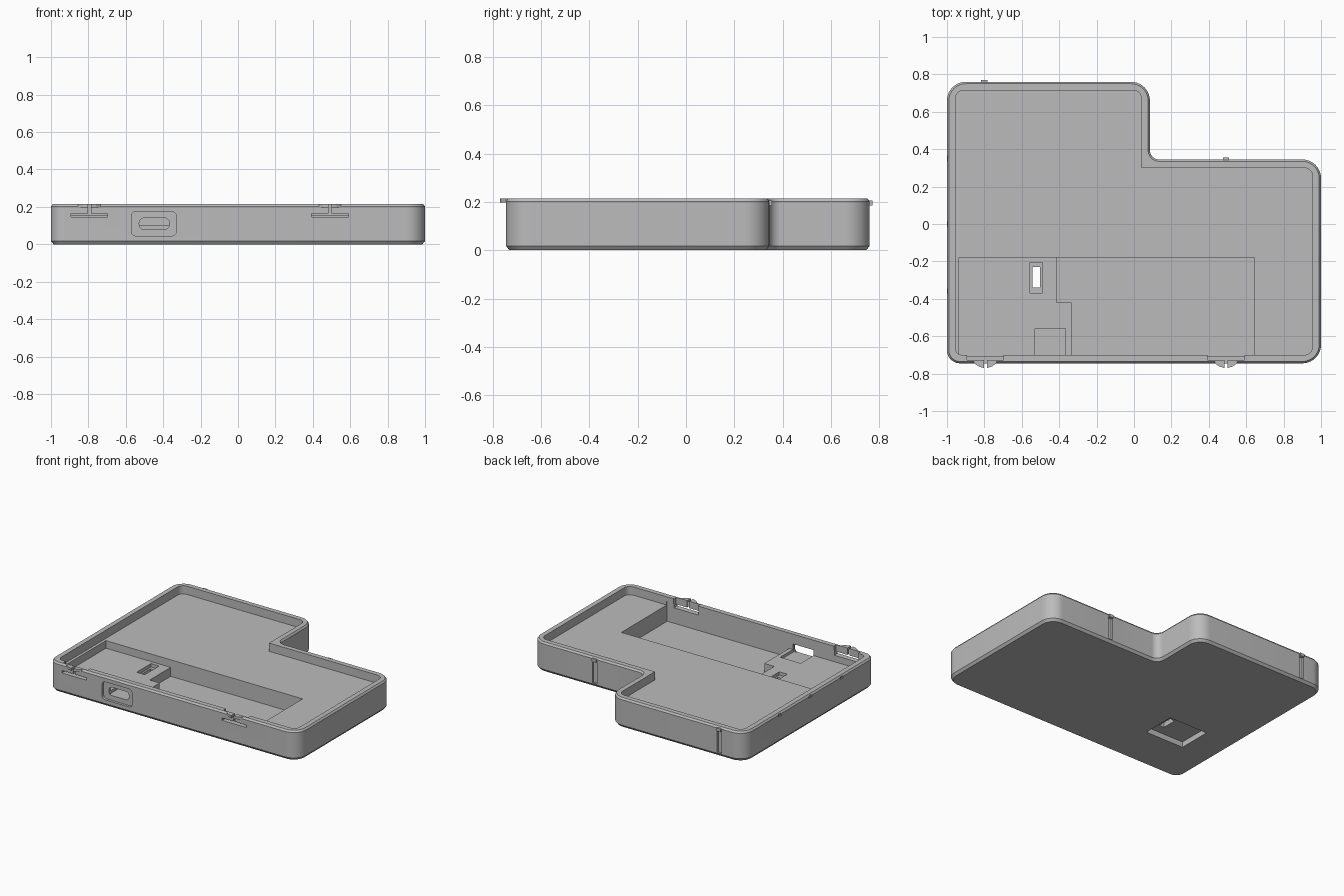
import bpy, bmesh, math
from mathutils import Vector

if "Cube" in bpy.data.objects:
    bpy.data.objects.remove(bpy.data.objects["Cube"])

grey = bpy.data.materials.new("plain grey")
grey.use_nodes = True
grey.diffuse_color = (0.5, 0.5, 0.5, 1)
grey.node_tree.nodes["Principled BSDF"].inputs["Base Color"].default_value = (0.5, 0.5, 0.5, 1)


def outline(corners, radii, inset=0.0, steps=10):
    """Counter-clockwise polygon, inset and with rounded corners."""
    points = []
    count = len(corners)
    for i, corner in enumerate(corners):
        here = Vector(corner)
        before = (here - Vector(corners[i - 1])).normalized()
        after = (Vector(corners[(i + 1) % count]) - here).normalized()
        convex = before.cross(after) > 0
        in_a, in_b = Vector((-before.y, before.x)), Vector((-after.y, after.x))
        here = here + (in_a + in_b) * inset
        radius = radii[i] - inset if convex else radii[i] + inset
        if radii[i] == 0 or radius <= 0:
            points.append(here)
            continue
        side = 1 if convex else -1
        centre = here + (in_a + in_b) * radius * side
        for k in range(steps + 1):
            t = k / steps * math.pi / 2
            points.append(centre - side * radius * (in_a * math.cos(t) + in_b * math.sin(t)))
    return points


def loft(name, rings):
    """Solid through a stack of matching rings of 3D points."""
    bm = bmesh.new()
    loops = [[bm.verts.new(p) for p in ring] for ring in rings]
    bm.faces.new(loops[0])
    bm.faces.new(loops[-1])
    for low, high in zip(loops, loops[1:]):
        for i in range(len(low)):
            j = (i + 1) % len(low)
            bm.faces.new((low[i], low[j], high[j], high[i]))
    bmesh.ops.recalc_face_normals(bm, faces=bm.faces)
    mesh = bpy.data.meshes.new(name)
    bm.to_mesh(mesh)
    bm.free()
    mesh.materials.append(grey)
    obj = bpy.data.objects.new(name, mesh)
    bpy.context.collection.objects.link(obj)
    return obj


def prism(name, points, z0, z1):
    return loft(name, [[(p[0], p[1], z) for p in points] for z in (z0, z1)])


def box(name, x, y, z):
    return prism(name, [(x[0], y[0]), (x[1], y[0]), (x[1], y[1]), (x[0], y[1])], *z)


def wall_prism(name, x, z, radius, y):
    """Rounded rectangle in the front plane, pushed along y."""
    shape = outline([(x[0], z[0]), (x[1], z[0]), (x[1], z[1]), (x[0], z[1])], [radius] * 4)
    return loft(name, [[(p.x, depth, p.y) for p in shape] for depth in y])


def boolean(target, tool, operation="DIFFERENCE"):
    tool.hide_render = True
    mod = target.modifiers.new("cut", "BOOLEAN")
    mod.operation = operation
    mod.solver = "EXACT"
    mod.object = tool
    bpy.context.view_layer.objects.active = target
    bpy.ops.object.modifier_apply(modifier=mod.name)
    bpy.data.objects.remove(tool)


TOP, FLOOR, PLATFORM, POCKET = 0.215, 0.155, 0.1, 0.035
plan = [(-1, -0.745), (1, -0.745), (1, 0.345), (0.085, 0.345), (0.085, 0.76), (-1, 0.76)]
radii = [0.07, 0.1, 0.1, 0.05, 0.1, 0.1]

# Outer tray body with chamfered foot and rim
levels = [(0, 0.014), (0.018, 0), (0.202, 0), (TOP, 0.01)]
body = loft("tray_body", [[(p.x, p.y, z) for p in outline(plan, radii, d)] for z, d in levels])

# Main cavity
inner_radii = [0.08, 0.09, 0.09, 0, 0.09, 0.09]
boolean(body, prism("cavity", outline(plan, inner_radii, 0.045), FLOOR, 0.3))

# Deep pocket leaving the stepped platform, then the lower space above the platform
boolean(body, prism("deep_pocket", [(-0.335, -0.706), (0.645, -0.706), (0.645, -0.18),
                                    (-0.415, -0.18), (-0.415, -0.42), (-0.335, -0.42)], POCKET, 0.18))
boolean(body, box("platform_space", (-0.935, -0.3), (-0.706, -0.18), (PLATFORM, 0.18)))

# Port: socket seat, outer recess and opening through the front wall
boolean(body, box("port_seat", (-0.53, -0.365), (-0.72, -0.56), (0.08, 0.14)))
boolean(body, wall_prism("port_recess", (-0.57, -0.33), (0.045, 0.175), 0.025, (-0.8, -0.727)))
boolean(body, wall_prism("port_opening", (-0.528, -0.367), (0.08, 0.14), 0.025, (-0.8, -0.65)))

# Switch slot through the platform, with a shallow recess underneath
boolean(body, box("slot_recess", (-0.555, -0.49), (-0.37, -0.205), (0.075, 0.15)))
boolean(body, box("slot_hole", (-0.542, -0.502), (-0.34, -0.23), (-0.1, 0.15)))
boolean(body, box("underside_recess", (-0.76, -0.45), (-0.41, -0.165), (-0.1, 0.04)))

# Front clips: thinned wall, slit, central gap and a pair of hooks
for side, cx in (("left", 0.492), ("right", -0.795)):
    boolean(body, box("clip_relief", (cx - 0.098, cx + 0.098), (-0.728, -0.68), (0.147, 0.3)))
    boolean(body, box("clip_slit", (cx - 0.098, cx + 0.098), (-0.8, -0.69), (0.147, 0.165)))
    boolean(body, box("clip_gap", (cx - 0.008, cx + 0.008), (-0.8, -0.69), (0.16, 0.3)))
    for s in (-1, 1):
        hook = [(0.008, -0.728), (0.06, -0.728), (0.06, -0.745), (0.035, -0.762), (0.008, -0.77)]
        prism(f"{side}_clip_hook_{'inner' if s * cx < 0 else 'outer'}",
              [(cx + s * x, y) for x, y in hook], 0.197, TOP)

# Back wall grooves with small catches at the top
for side, cx, y in (("left", 0.492, 0.345), ("right", -0.8, 0.76)):
    boolean(body, box("groove", (cx - 0.017, cx + 0.017), (y - 0.012, y + 0.05), (0.025, 0.19)))
    box(f"{side}_back_catch", (cx - 0.017, cx + 0.017), (y - 0.012, y + 0.011), (0.185, 0.206))

# Small rim notches along the straight side
for y in (-0.36, 0, 0.35):
    boolean(body, box("rim_notch", (-1.1, -0.992), (y - 0.015, y + 0.015), (0.188, 0.206)))

bpy.ops.object.select_all(action="DESELECT")
body.select_set(True)
bpy.context.view_layer.objects.active = body
bpy.ops.object.shade_smooth_by_angle(angle=math.radians(25))
